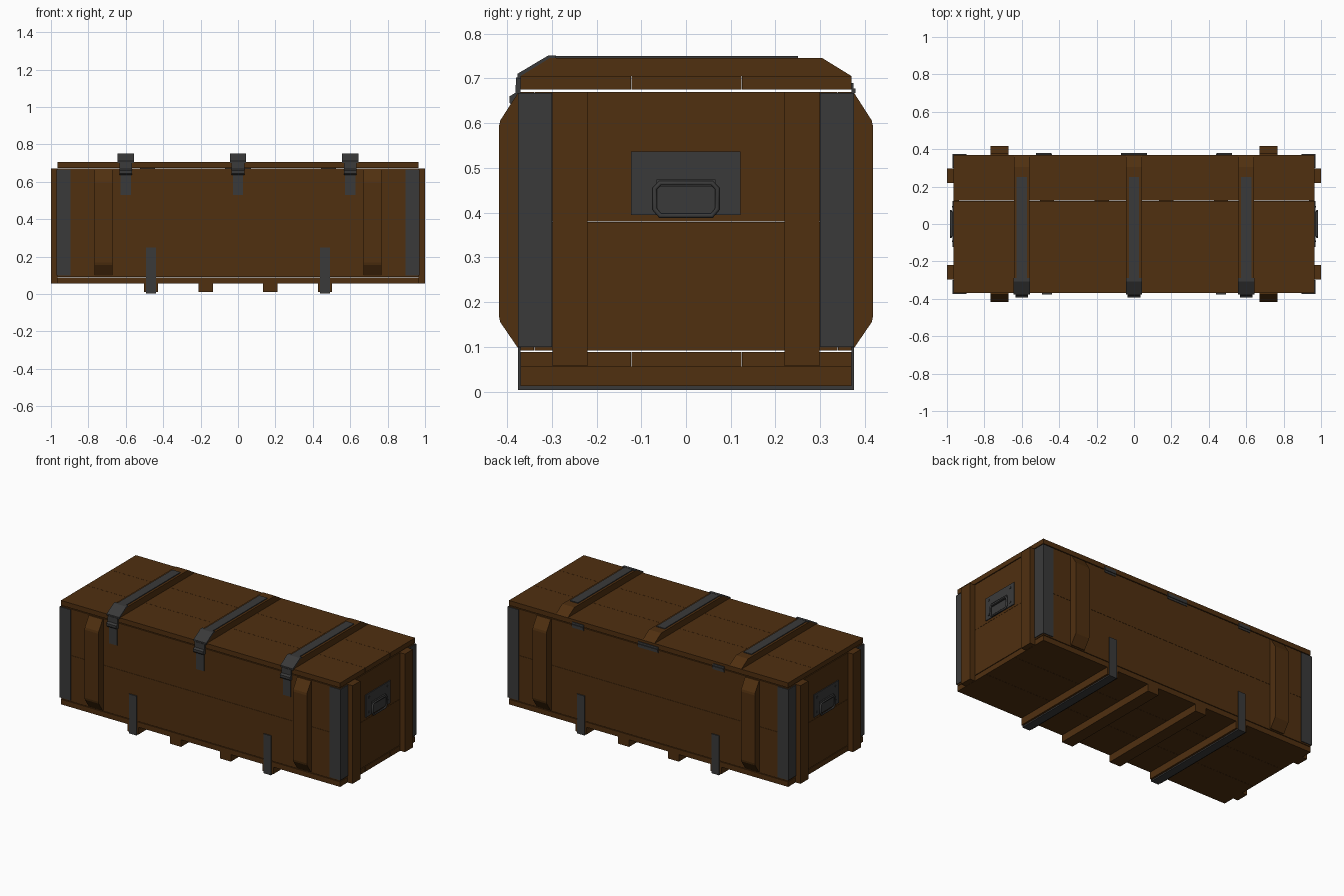
import bpy, bmesh
from mathutils import Vector

cube = bpy.data.objects.get("Cube")
if cube:
    bpy.data.objects.remove(cube, do_unlink=True)


def material(name, color):
    m = bpy.data.materials.new(name)
    m.use_nodes = True
    m.diffuse_color = color
    m.node_tree.nodes["Principled BSDF"].inputs["Base Color"].default_value = color
    return m


wood = material("brown wood", (0.08, 0.029, 0.005, 1))
metal = material("dark metal", (0.042, 0.042, 0.042, 1))


def finish(name, bm, mat):
    bmesh.ops.recalc_face_normals(bm, faces=bm.faces)
    mesh = bpy.data.meshes.new(name)
    bm.to_mesh(mesh)
    bm.free()
    mesh.materials.append(mat)
    ob = bpy.data.objects.new(name, mesh)
    bpy.context.collection.objects.link(ob)
    return ob


def box(name, x, y, z, mat):
    """Box from (low, high) pairs."""
    bm = bmesh.new()
    bmesh.ops.create_cube(bm, size=1)
    for v in bm.verts:
        v.co = [r[0] if c < 0 else r[1] for c, r in zip(v.co, (x, y, z))]
    return finish(name, bm, mat)


def prism(name, profile, low, high, mat, axis="x"):
    """Extrude a (y, z) profile along x, or an (x, y) profile along z."""
    bm = bmesh.new()
    place = (lambda a, b: (low, a, b)) if axis == "x" else (lambda a, b: (a, b, low))
    face = bm.faces.new([bm.verts.new(place(a, b)) for a, b in profile])
    ext = bmesh.ops.extrude_face_region(bm, geom=[face])
    shift = Vector((high - low, 0, 0) if axis == "x" else (0, 0, high - low))
    bmesh.ops.translate(bm, vec=shift, verts=[g for g in ext["geom"] if isinstance(g, bmesh.types.BMVert)])
    return finish(name, bm, mat)


def span(a, b, s):
    """Range from a to b, mirrored when s is -1."""
    return tuple(sorted((a * s, b * s)))


L, W = 0.965, 0.37          # half length and half width
FLOOR, RIM = 0.092, 0.67
SEAM = 0.38
sides = ((1, "left", "back"), (-1, "right", "front"))

# Floor and lid planks
for name, z in (("floor", (0.056, 0.088)), ("lid", (0.675, 0.705))):
    for i, y in enumerate(((-W, -0.123), (-0.122, 0.124), (0.125, W))):
        box(f"{name}_plank_{i + 1}", (-L, L), y, z, wood)

for s, end, face in sides:
    # Wall planks
    for level, z in (("lower", (FLOOR, SEAM - 0.0005)), ("upper", (SEAM + 0.0005, RIM))):
        box(f"{face}_{level}_plank", (-L, L), span(0.34, W, s), z, wood)
        box(f"{end}_{level}_plank", span(0.935, L, s), (-0.339, 0.339), z, wood)

    for t, end2, face2 in sides:
        # Chamfered battens on the long walls
        prism(f"{face}_{end2}_batten",
              [(s * y, z) for y, z in ((W, 0.098), (0.376, 0.098), (0.415, 0.155), (0.418, 0.168),
                                       (0.418, 0.593), (0.415, 0.606), (0.376, 0.667), (W, 0.667))],
              t * 0.72 - 0.048, t * 0.72 + 0.048, wood)
        # Upright battens on the ends
        box(f"{end}_{face2}_batten", span(L, 1.0, s), span(0.22, 0.298, t), (0.057, RIM), wood)
        # Angle irons on the corners
        prism(f"{end}_{face2}_corner_iron",
              [(s * x, t * y) for x, y in ((0.895, W), (0.895, 0.375), (0.97, 0.375),
                                           (0.97, 0.30), (L, 0.30), (L, W))],
              0.1, 0.667, metal, "z")

    # End handle on its plate
    box(f"{end}_handle_plate", span(L, 0.970, s), (-0.123, 0.122), (0.395, 0.536), metal)
    box(f"{end}_handle_mount", span(0.969, 0.979, s), (-0.066, 0.066), (0.458, 0.474), metal)
    for y in (-0.092, 0.092):
        for z in (0.42, 0.512):
            box(f"{end}_plate_rivet", span(0.969, 0.973, s), (y - 0.005, y + 0.005), (z - 0.005, z + 0.005), metal)
    curve = bpy.data.curves.new(f"{end}_handle", "CURVE")
    curve.dimensions = "3D"
    curve.bevel_depth = 0.006
    curve.bevel_resolution = 1
    ring = curve.splines.new("POLY")
    half = ((0.058, 0.466), (0.07, 0.454), (0.07, 0.408), (0.058, 0.393))
    path = list(half) + [(-y, z) for y, z in reversed(half)]
    ring.points.add(len(path) - 1)
    for p, (y, z) in zip(ring.points, path):
        p.co = (s * 0.979, y, z, 1)
    ring.use_cyclic_u = True
    curve.materials.append(metal)
    bpy.context.collection.objects.link(bpy.data.objects.new(f"{end}_handle", curve))

# Skids under the floor
for x in (-0.465, -0.172, 0.172, 0.465):
    box("skid", (x - 0.038, x + 0.038), (-W, W), (0.012, 0.056), wood)

# Straps wrapped under the outer skids and up the walls
strap = [(-0.376, 0.25), (-0.376, 0.004), (0.376, 0.004), (0.376, 0.25),
         (W, 0.25), (W, 0.012), (-W, 0.012), (-W, 0.25)]
for x in (-0.465, 0.465):
    prism("skid_strap", strap, x - 0.026, x + 0.026, metal)

for x in (-0.6, 0, 0.6):
    # Lid batten and its metal strap
    prism("lid_batten", [(-W, 0.705), (-0.305, 0.745), (0.305, 0.745), (W, 0.705)], x - 0.042, x + 0.042, wood)
    prism("lid_strap", [(-0.306, 0.745), (-0.307, 0.75), (0.25, 0.75), (0.25, 0.745)], x - 0.028, x + 0.028, metal)
    # Latch cap over the front chamfer
    prism("latch_cap", [(-0.29, 0.745), (-0.29, 0.751), (-0.308, 0.751), (-0.377, 0.71), (-0.377, 0.7),
                        (-W, 0.7), (-W, 0.705), (-0.305, 0.745)], x - 0.044, x + 0.044, metal)
    # Latch body, lever and catch plate
    prism("latch_body", [(-W, 0.702), (-0.38, 0.702), (-0.381, 0.668), (-0.394, 0.66),
                         (-0.394, 0.645), (-0.386, 0.637), (-W, 0.637)], x - 0.034, x + 0.034, metal)
    box("latch_catch", (x - 0.027, x + 0.027), (-0.376, -W), (0.53, 0.64), metal)

# Hinges at the back of the lid
for x, half in ((-0.485, 0.04), (0, 0.07), (0.485, 0.04)):
    box("hinge_leaf", (x - half, x + half), (W, 0.374), (0.655, 0.69), metal)
    box("hinge_barrel", (x - half, x + half), (W, 0.379), (0.667, 0.677), metal)
